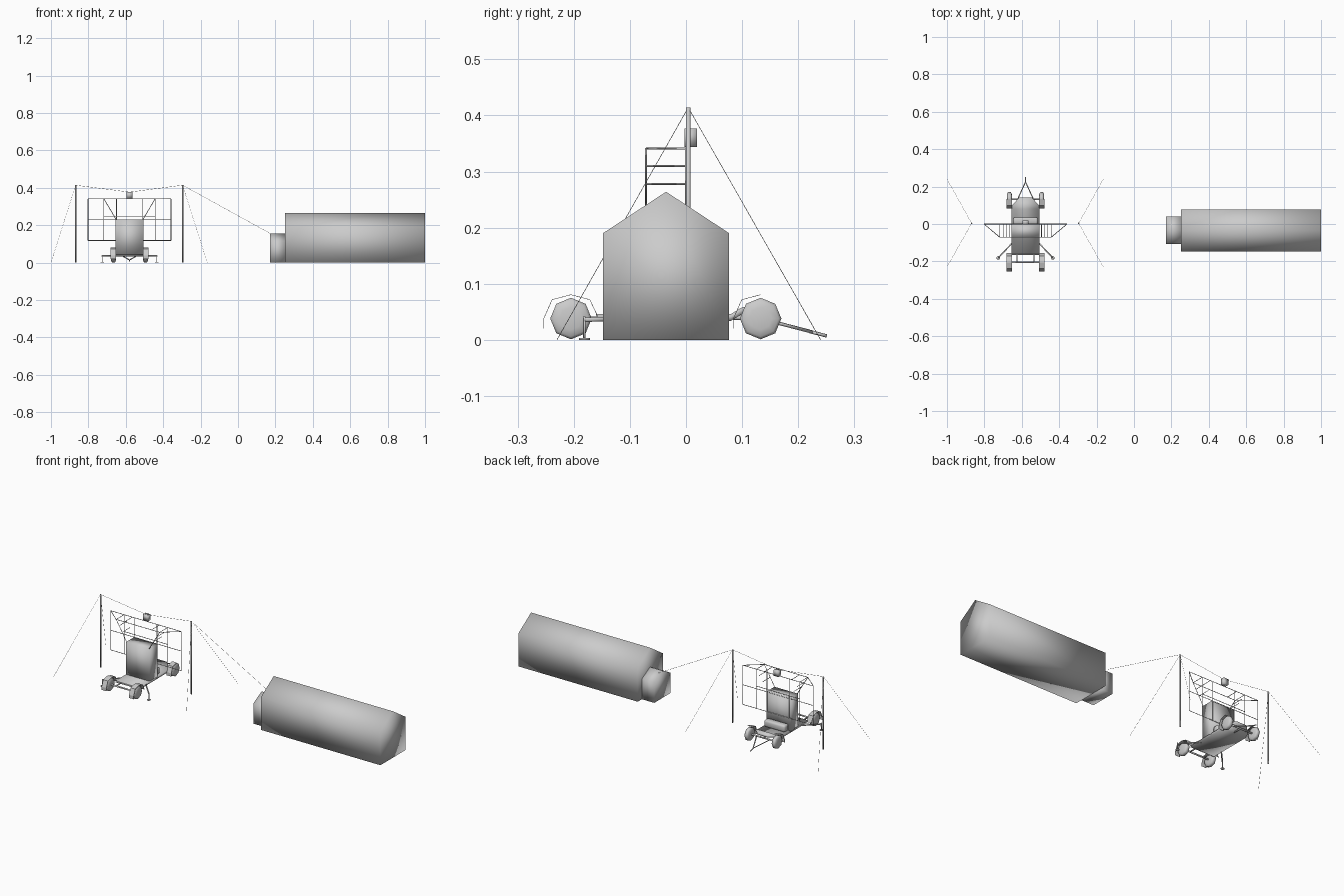
import bpy, bmesh, math
from mathutils import Vector

if "Cube" in bpy.data.objects:
    bpy.data.objects.remove(bpy.data.objects["Cube"])

CX = -0.58  # centre line of the trailer


def mesh_object(name, bm, smooth=False):
    bmesh.ops.recalc_face_normals(bm, faces=bm.faces)
    for f in bm.faces:
        f.smooth = smooth
    me = bpy.data.meshes.new(name)
    bm.to_mesh(me)
    bm.free()
    ob = bpy.data.objects.new(name, me)
    bpy.context.collection.objects.link(ob)
    return ob


def loft(name, rings, smooth=True):
    """Skin closed rings of points and cap both ends."""
    bm = bmesh.new()
    rings = [[bm.verts.new(p) for p in ring] for ring in rings]
    n = len(rings[0])
    for a, b in zip(rings, rings[1:]):
        for i in range(n):
            j = (i + 1) % n
            bm.faces.new((a[i], a[j], b[j], b[i]))
    bm.faces.new(rings[0])
    bm.faces.new(rings[-1])
    return mesh_object(name, bm, smooth)


def box(name, x0, x1, y0, y1, z0, z1, bevel=0):
    ob = loft(name, [[(x0, y0, z), (x1, y0, z), (x1, y1, z), (x0, y1, z)] for z in (z0, z1)])
    if bevel:
        m = ob.modifiers.new("bevel", 'BEVEL')
        m.width, m.segments = bevel, 2
    return ob


def rods(name, segments, r, sides=6):
    """Straight bars between pairs of points, joined in one object."""
    bm = bmesh.new()
    for a, b in segments:
        a, b = Vector(a), Vector(b)
        d = b - a
        new = bmesh.ops.create_cone(bm, cap_ends=True, segments=sides,
                                    radius1=r, radius2=r, depth=d.length)["verts"]
        rot = d.to_track_quat('Z', 'Y')
        for v in new:
            v.co = rot @ v.co + (a + b) / 2
    return mesh_object(name, bm, True)


def ribbons(name, segments, half):
    """Flat wires, one quad each."""
    bm = bmesh.new()
    h = Vector(half)
    for a, b in segments:
        a, b = Vector(a), Vector(b)
        bm.faces.new([bm.verts.new(p) for p in (a - h, b - h, b + h, a + h)])
    return mesh_object(name, bm)


def chain(pts):
    return list(zip(pts, pts[1:]))


# Long gabled hall and its small annex
def gabled(name, x0, x1, y0, y1, eave, ridge):
    ym = (y0 + y1) / 2
    loft(name, [[(x, y0, 0), (x, y1, 0), (x, y1, eave), (x, ym, ridge), (x, y0, eave)]
                for x in (x0, x1)])


gabled("hall", 0.25, 1.0, -0.148, 0.077, 0.19, 0.264)
gabled("annex", 0.172, 0.25, -0.108, 0.04, 0.115, 0.155)

# Masts, guy wires and overhead cable
MASTS = (-0.868, -0.296)
TOP = 0.414
MY = 0.004
for x, side, name in ((MASTS[0], -1, "left"), (MASTS[1], 1, "right")):
    rods(name + "_mast", [((x, MY, 0), (x, MY, TOP))], 0.004, 8)
    rods(name + "_guy_wires",
         [((x, MY, TOP), (x + side * 0.132, y, 0)) for y in (0.24, -0.23)], 0.0006, 3)
ribbons("overhead_cable", chain([(MASTS[0], MY, TOP), (CX, MY, 0.377), (MASTS[1], MY, TOP),
                                 (0.174, MY, 0.155)]), (0, 0, 0.0008))
box("hanging_box", CX - 0.015, CX + 0.015, -0.003, 0.02, 0.344, 0.377)

# Trailer deck with a tapered raised nose
L, R = CX - 0.074, CX + 0.074
loft("deck", [[(CX + s * w, y, z + h) for s, h in ((-1, 0), (1, 0), (1, 0.012), (-1, 0.012))]
              for w, y, z in ((0.074, -0.16, 0.034), (0.074, 0.08, 0.034),
                              (0.072, 0.1, 0.046), (0.033, 0.142, 0.052))])

# Equipment cabin and low rounded chest behind it
box("cabin", L, R, -0.073, -0.003, 0.04, 0.23)
box("chest", L + 0.008, R - 0.008, -0.003, 0.036, 0.046, 0.085, 0.01)

# Axles, wheels and fenders
for yc, name in ((-0.205, "front"), (0.133, "rear")):
    rods(name + "_axle", [((CX - 0.09, yc, 0.038), (CX + 0.09, yc, 0.038))], 0.005)
    for s, side in ((-1, "left"), (1, "right")):
        xc = CX + s * 0.086
        loft(f"{name}_{side}_wheel",
             [[(xc + dx, yc + r * math.cos(i * math.pi / 4), 0.038 + r * math.sin(i * math.pi / 4))
               for i in range(8)]
              for dx, r in ((-0.014, 0.02), (-0.011, 0.032), (-0.007, 0.037),
                            (0.007, 0.037), (0.011, 0.032), (0.014, 0.02))])
        # bent sheet fender
        prof = [(-0.049, 0.02), (-0.049, 0.038), (-0.034, 0.072), (0, 0.081)]
        if name == "front":
            prof += [(0.034, 0.072), (0.05, 0.038)]
        bm = bmesh.new()
        a, b = [[bm.verts.new((xc + dx, yc + y, z)) for y, z in prof]
                for dx in (-0.015, 0.015)]
        for i in range(len(prof) - 1):
            bm.faces.new((a[i], a[i + 1], b[i + 1], b[i]))
        ob = mesh_object(f"{name}_{side}_fender", bm)
        ob.modifiers.new("thick", 'SOLIDIFY').thickness = 0.001

# Chassis beams, tow bar and stabiliser legs
rods("chassis_beams", [((CX + x, -0.205, 0.038), (CX + x, -0.15, 0.038)) for x in (-0.045, 0.045)]
     + [((L, -0.162, 0.038), (R, -0.162, 0.038)), ((CX, 0.08, 0.04), (CX, 0.133, 0.038))], 0.004)
rods("tow_bar", [((CX + s * 0.042, 0.133, 0.038), (CX, 0.225, 0.014)) for s in (-1, 1)]
     + [((CX, 0.22, 0.015), (CX, 0.251, 0.007))], 0.003)
for s, side in ((-1, "left"), (1, "right")):
    x = CX + s * 0.146
    rods(side + "_leg_arm", [((CX + s * 0.06, -0.09, 0.038), (x, -0.181, 0.036))], 0.004)
    rods(side + "_leg", [((x, -0.181, 0), (x, -0.181, 0.042))], 0.0022)
    rods(side + "_foot", [((x, -0.181, 0), (x, -0.181, 0.003))], 0.01, 8)

# Antenna frame: large flat grid, with a narrower front truss tied to the cabin
X0, X1, Z0, Z1, ZM, FY = 0.222, 0.137, 0.118, 0.341, 0.23, -0.071
segs = [((CX - X0, 0, z), (CX + X0, 0, z)) for z in (Z0, ZM, Z1)]
for x in (-X0, -X1, -0.07, 0.07, X1, X0):
    segs.append(((CX + x, 0, Z0), (CX + x, 0, Z1)))
segs.append(((CX - X1, FY, Z1), (CX + X1, FY, Z1)))
segs.append(((CX - X1, 0, 0.245), (CX + X1, 0, 0.245)))
for x in (-X1, -0.085, 0.085, X1):
    segs.append(((CX + x, FY, Z1), (CX + x, 0, Z1)))
for s in (-1, 1):
    segs.append(((CX + s * X0, 0, Z1), (CX + s * X1, FY, Z1)))
    foot, head = Vector((CX + s * 0.068, FY, 0.225)), Vector((CX + s * X1, FY, Z1))
    segs.append((foot, head))
    for z in (0.31, 0.278):
        p = foot.lerp(head, (z - foot.z) / (head.z - foot.z))
        segs.append((p, (p.x, 0, z)))
rods("antenna_frame", segs, 0.0018, 4)
